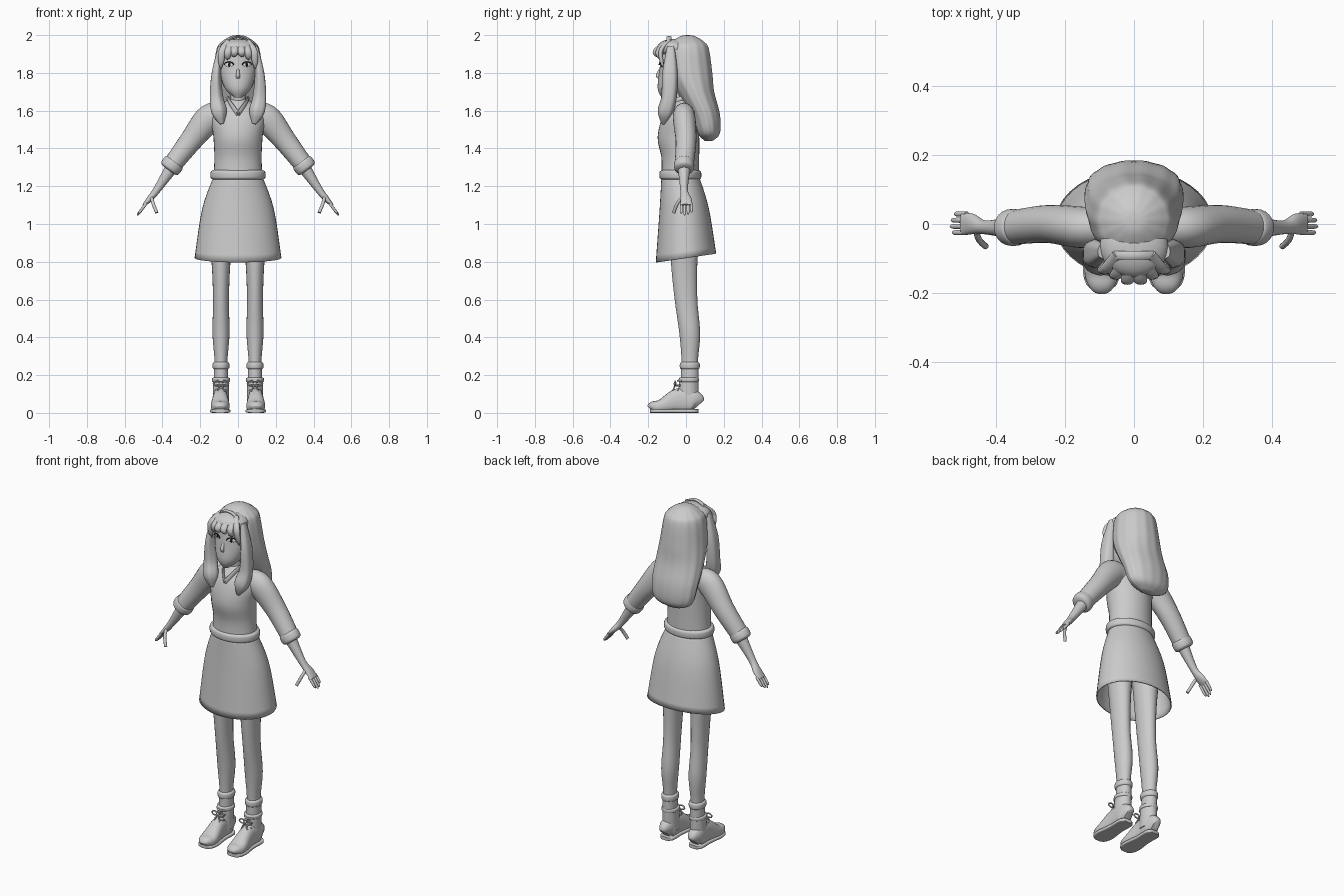
import bpy, bmesh
from math import cos, sin, pi, copysign, radians
from mathutils import Vector, Matrix

if "Cube" in bpy.data.objects:
    bpy.data.objects.remove(bpy.data.objects["Cube"])

X_AXIS, Y_AXIS, Z_AXIS = Matrix.Identity(3)
parts = []


def material(name, value):
    mat = bpy.data.materials.new(name)
    mat.use_nodes = True
    colour = (value, value, value, 1)
    mat.diffuse_color = colour
    mat.node_tree.nodes["Principled BSDF"].inputs["Base Color"].default_value = colour
    return mat


GREY = material("plain_grey", .6)
WHITE = material("eye_white", 1)
BLACK = material("eye_black", .01)


def finish(name, bm, mat):
    bmesh.ops.recalc_face_normals(bm, faces=bm.faces)
    mesh = bpy.data.meshes.new(name)
    bm.to_mesh(mesh)
    bm.free()
    mesh.materials.append(mat)
    part = bpy.data.objects.new(name, mesh)
    bpy.context.collection.objects.link(part)
    parts.append(part)
    return part


def resample(stations, steps):
    """Smooth curve through stations (x, y, z, half width, half depth)."""
    points = [Vector(station) for station in stations]
    points = [points[0], *points, points[-1]]
    result = []
    for before, start, end, after in zip(points, points[1:], points[2:], points[3:]):
        leaving, arriving = (end - before) / 2, (after - start) / 2
        for step in range(steps):
            t = step / steps
            blend = t * t * (3 - 2 * t)
            result.append(start.lerp(end, blend) + leaving * t * (1 - t) ** 2 - arriving * t * t * (1 - t))
    return result + [points[-1]]


def loft(name, stations, sides=24, ref=Y_AXIS, flat=False, side=1, power=2, steps=5,
         cap=True, waves=0, ripple=0, mat=GREY):
    """Skin elliptical rings along a path; flat keeps the rings level."""
    path = resample(stations, steps)
    bm = bmesh.new()
    rings = []
    for i, station in enumerate(path):
        centre = Vector(station[:3])
        ahead, behind = path[min(i + 1, len(path) - 1)], path[max(i - 1, 0)]
        tangent = Z_AXIS if flat else Vector((ahead - behind)[:3]).normalized()
        across = (ref - tangent * ref.dot(tangent)).normalized()
        wide = across.cross(tangent)
        ring = []
        for k in range(sides):
            angle = 2 * pi * k / sides
            swell = 1 + ripple * cos(waves * angle)
            u, v = (copysign(abs(f) ** (2 / power), f) * swell for f in (cos(angle), sin(angle)))
            corner = centre + wide * station[3] * u + across * station[4] * v
            corner.x *= side
            ring.append(bm.verts.new(corner))
        rings.append(ring)
    for lower, upper in zip(rings, rings[1:]):
        for k in range(sides):
            bm.faces.new((lower[k - 1], lower[k], upper[k], upper[k - 1]))
    if cap:
        bm.faces.new(rings[0])
        bm.faces.new(rings[-1])
    return finish(name, bm, mat)


def column(name, rows, x=0, **options):
    """Upright loft from rows (height, y, half width, half depth)."""
    return loft(name, [(x, y, z, a, b) for z, y, a, b in rows], flat=True, **options)


def tube(name, points, radius, depth=None, **options):
    return loft(name, [(*p, radius, depth or radius) for p in points], sides=10, **options)


def band(name, centre, width, depth, half, axis=Z_AXIS, **options):
    """Puffy ring with rounded rims around a limb or waist."""
    stations = []
    for along, inset in ((-1, half / 2), (-.6, 0), (.6, 0), (1, half / 2)):
        spot = Vector(centre) + axis * along * half
        stations.append((*spot, width - inset, depth - inset))
    loft(name, stations, **options)


def ball(name, centre, scale, turn=0, mat=GREY):
    bm = bmesh.new()
    place = Matrix.LocRotScale(Vector(centre), Matrix.Rotation(turn, 3, "Z"), Vector(scale))
    bmesh.ops.create_uvsphere(bm, u_segments=24, v_segments=14, radius=1, matrix=place)
    finish(name, bm, mat)


# Sweater with a puffy hem
column("sweater", [(1.25, -.03, .13, .1), (1.35, -.03, .125, .1), (1.46, -.04, .13, .11),
                   (1.58, -.03, .14, .09), (1.66, -.01, .05, .05)], sides=32)
band("sweater_hem", (0, -.03, 1.26), .145, .11, .025, sides=32)

# Skirt, open below, with its hem rising to the back
skirt = column("skirt", [(1.25, -.03, .13, .1), (1.08, -.01, .19, .13), (.82, 0, .23, .16)],
               sides=40, cap=False)
for vert in skirt.data.vertices:
    vert.co.z += vert.co.y * (1.25 - vert.co.z) / 3
skirt.modifiers.new("thickness", "SOLIDIFY").thickness = .006

# Neck, head and face
column("neck", [(1.56, -.02, .04, .04), (1.73, -.03, .04, .04)])
column("head", [(1.67, -.11, .02, .02), (1.72, -.08, .07, .07), (1.82, -.05, .1, .09),
                (1.92, -.03, .1, .1)], sides=32)
column("nose", [(1.83, -.13, .005, .005), (1.79, -.15, .01, .01), (1.77, -.14, .01, .01)], sides=12)
for name, z in (("upper_lip", 1.75), ("lower_lip", 1.74)):
    tube(name, [(-.02, -.135, z), (0, -.145, z), (.02, -.135, z)], .004, ref=Z_AXIS)

# Hair: domed crown running into the back length, then fringe volume and band
dome = [(1.88 + .12 * sin(t), .01, .12 * cos(t) + .001, .12 * cos(t) + .001)
        for t in (pi / 2, pi / 2.5, pi / 4, pi / 8)]
column("back_hair", dome + [(1.8, .02, .13, .12), (1.7, .05, .14, .1), (1.58, .1, .14, .08),
                            (1.48, .12, .12, .06), (1.44, .12, .05, .02)],
       sides=64, waves=14, ripple=.012)
ball("fringe_volume", (0, -.065, 1.93), (.1, .09, .05))
arch = [pi * k / 12 for k in range(13)]
tube("hair_band", [(.12 * cos(t), -.09, 1.8 + .19 * sin(t)) for t in arch], .006, .013, steps=2)

# Foot outline as (y, half width, half height), heel to toe
foot = [(.066, .02, .04), (.04, .04, .06), (-.04, .04, .065), (-.13, .05, .036), (-.175, .04, .03), (-.19, .02, .02)]
arm_line = Vector((.6, 0, -.8))

for side, tag in ((1, "left_"), (-1, "right_")):
    # Eyes with arched lashes
    turn = side * radians(26)
    ball(tag + "eye", (side * .047, -.124, 1.842), (.022, .006, .012), turn, WHITE)
    ball(tag + "iris", (side * .046, -.128, 1.843), (.009, .004, .011), turn, BLACK)
    tube(tag + "lashes", [(.048 + .025 * cos(t), -.129 + .012 * cos(t), 1.843 + .015 * sin(t)) for t in arch],
         .0025, .004, steps=1, side=side, mat=BLACK)

    # Fringe strands, longer towards the temples
    for x, tip in ((.02, 1.89), (.055, 1.87), (.09, 1.82)):
        back = x * .4
        loft(tag + "fringe_strand", [(x / 2, -.09, 1.97, .01, .02), (x * .9, back - .168, 1.92, .012, .02),
                                     (x, back - .165, tip / 2 + .95, .01, .016),
                                     (x, back - .15, tip, .002, .002)], sides=14, ref=X_AXIS, side=side)

    # Front lock falling over the chest
    loft(tag + "front_lock", [(.09, -.08, 1.94, .015, .02), (.115, -.085, 1.8, .025, .04),
                              (.115, -.09, 1.67, .036, .04), (.1, -.11, 1.59, .04, .04),
                              (.085, -.12, 1.53, .01, .01)], sides=32, side=side, waves=5, ripple=.04)

    # Collar meeting in a point at the front
    tube(tag + "collar", [(0, .04, 1.67), (.05, 0, 1.67), (.04, -.08, 1.64), (0, -.125, 1.58)],
         .006, .014, ref=Z_AXIS, side=side)

    # Sleeve, rolled cuff, forearm and palm
    loft(tag + "sleeve", [(.08, -.01, 1.57, .06, .05), (.15, -.01, 1.56, .075, .06),
                          (.25, 0, 1.44, .06, .055), (.35, -.01, 1.31, .05, .05)], side=side)
    band(tag + "cuff", (.35, -.01, 1.31), .056, .052, .03, axis=arm_line, side=side)
    loft(tag + "forearm", [(.35, -.01, 1.3, .034, .034), (.43, -.01, 1.18, .02, .02),
                           (.47, 0, 1.13, .016, .03), (.5, 0, 1.1, .007, .03)], side=side)

    # Fingers and thumb
    for i, reach in enumerate((.07, .08, .075, .06)):
        root = Vector((.485, .018 * i - .025, 1.11))
        loft(tag + "finger", [(*(root + arm_line * reach * t), r, r)
                              for t, r in ((0, .008), (.8, .007), (1, .002))], sides=10, side=side)
    tube(tag + "thumb", [(.46, -.01, 1.15), (.45, -.045, 1.11), (.43, -.065, 1.06)], .009,
         ref=X_AXIS, side=side)

    # Leg and ankle sock
    column(tag + "leg", [(1, -.01, .07, .08), (.8, -.01, .05, .07), (.6, 0, .042, .06), (.42, .02, .045, .055),
                         (.27, .02, .034, .043), (.1, .02, .034, .04)], x=.09, side=side)
    band(tag + "sock_cuff", (.09, .02, .25), .044, .052, .02, side=side)
    column(tag + "sock", [(.25, .02, .038, .047), (.1, .02, .038, .047)], x=.09, side=side)

    # Boot: rim, ankle, foot and sole
    band(tag + "boot_rim", (.09, .015, .175), .047, .053, .012, side=side)
    column(tag + "boot_ankle", [(.18, .015, .043, .05), (.05, .01, .042, .055)], x=.09, side=side)
    loft(tag + "boot_foot", [(.094, y, b, a, b) for y, a, b in foot], ref=Z_AXIS, side=side, power=2.4)
    loft(tag + "boot_sole", [(.094, y, .01, a + .004, .01) for y, a, b in foot], ref=Z_AXIS, side=side, power=5)

    # Laces tied in a bow
    for z in (.12, .145, .17):
        front = z / 3 - .1
        tube(tag + "lace", [(.06, front + .02, z), (.09, front, z), (.12, front + .02, z)], .005,
             ref=Z_AXIS, side=side)
    for way in (1, -1):
        loop = [(.09 + way * .02 * (1 - cos(2 * t)), -.058, .155 + .012 * sin(2 * t)) for t in arch]
        tube(tag + "bow_loop", loop, .004, steps=1, side=side)
        tube(tag + "lace_end", [(.09, -.055, .155), (.09 + way * .02, -.07, .115)], .004,
             ref=X_AXIS, side=side)
    ball(tag + "lace_knot", (side * .09, -.058, .155), (.009, .008, .009))

# Smooth shading with sharp creases kept
bpy.ops.object.select_all(action="DESELECT")
for part in parts:
    part.select_set(True)
bpy.context.view_layer.objects.active = parts[0]
bpy.ops.object.shade_smooth_by_angle(angle=radians(45))
